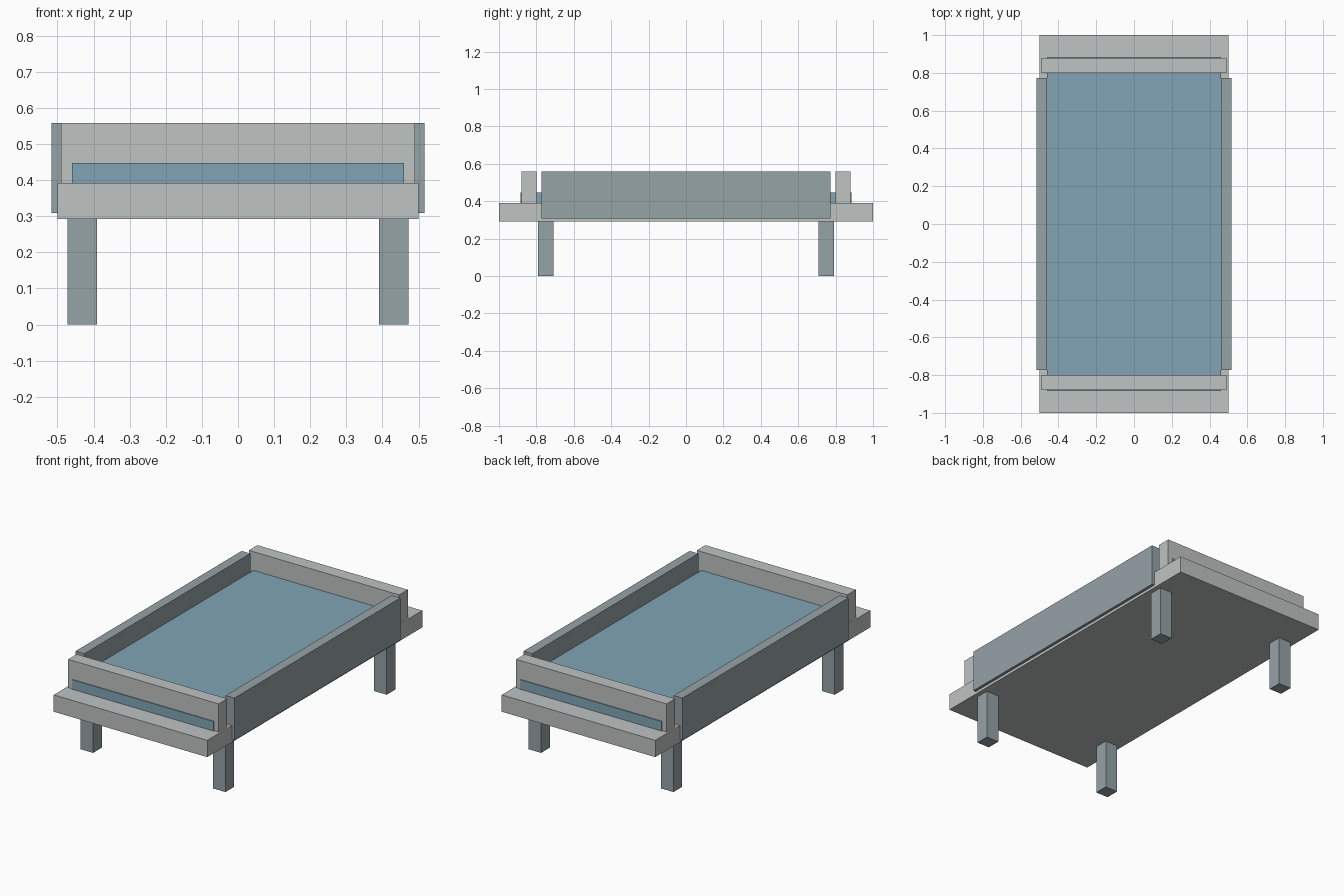
import bpy

if "Cube" in bpy.data.objects:
    bpy.data.objects.remove(bpy.data.objects["Cube"])


def material(name, rgb):
    # sRGB 0-255 to linear
    lin = [((c / 255 + 0.055) / 1.055) ** 2.4 for c in rgb]
    m = bpy.data.materials.new(name)
    m.diffuse_color = (*lin, 1)
    m.use_nodes = True
    m.node_tree.nodes["Principled BSDF"].inputs["Base Color"].default_value = m.diffuse_color
    return m


light_grey = material("light_grey", (191, 195, 194))
slate_grey = material("slate_grey", (150, 163, 167))
blue = material("mattress_blue", (130, 165, 182))


def box(name, lo, hi, mat):
    bpy.ops.mesh.primitive_cube_add(size=1, location=[(a + b) / 2 for a, b in zip(lo, hi)])
    ob = bpy.context.object
    ob.name = name
    ob.scale = [b - a for a, b in zip(lo, hi)]
    bpy.ops.object.transform_apply(location=False, rotation=False, scale=True)
    ob.data.materials.append(mat)
    return ob


# Base slab and mattress
box("base_slab", (-0.5, -1, 0.293), (0.5, 1, 0.392), light_grey)
box("mattress", (-0.46, -0.885, 0.392), (0.46, 0.885, 0.448), blue)

for s, end, side in ((-1, "front", "left"), (1, "back", "right")):
    # End board across the bed
    y = sorted((s * 0.80, s * 0.88))
    box(end + "_end_board", (-0.49, y[0], 0.392), (0.49, y[1], 0.558), light_grey)
    # Long side rail overlapping the slab edge
    x = sorted((s * 0.46, s * 0.517))
    box(side + "_side_rail", (x[0], -0.772, 0.309), (x[1], 0.772, 0.558), slate_grey)
    # Legs at this end
    for t, leg_side in ((-1, "left"), (1, "right")):
        cx, cy = t * 0.431, s * 0.75
        box(f"{end}_{leg_side}_leg", (cx - 0.041, cy - 0.041, 0),
            (cx + 0.041, cy + 0.041, 0.293), slate_grey)
